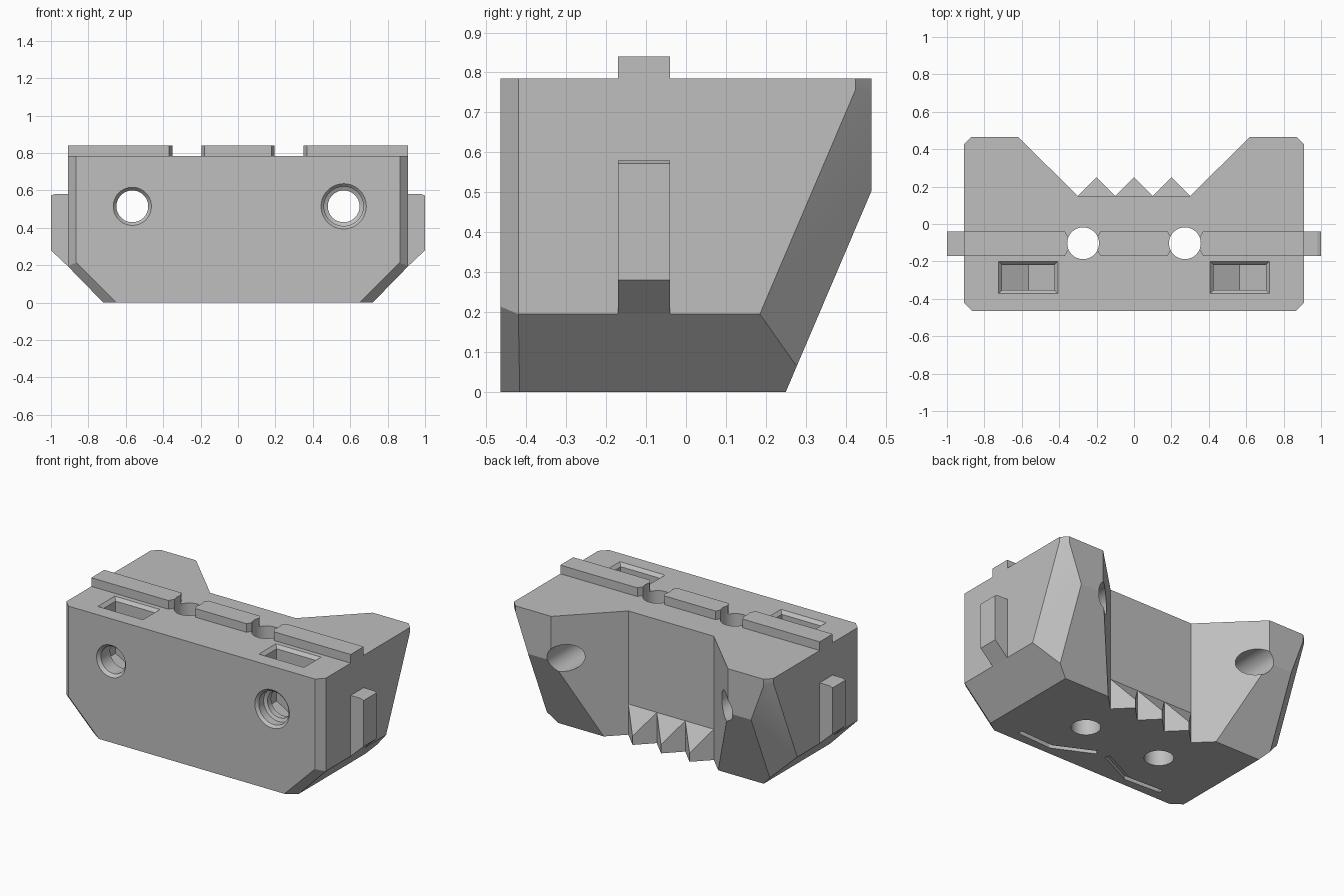
import bpy, bmesh, math
from mathutils import Vector

old = bpy.data.objects.get("Cube")
if old:
    bpy.data.objects.remove(old, do_unlink=True)

grey = bpy.data.materials.new("plain grey")
grey.use_nodes = True
COLOUR = (0.52, 0.52, 0.52, 1)
grey.diffuse_color = COLOUR
grey.node_tree.nodes["Principled BSDF"].inputs["Base Color"].default_value = COLOUR

TOP, BACK, FRONT = 0.785, 0.465, -0.465
RAIL_Y = (-0.17, -0.04)
BOLT_X, BOLT_Z = 0.565, 0.515
PIN_X, PIN_Y, HOLE_R = 0.272, -0.103, 0.085


def make(name, bm):
    bmesh.ops.recalc_face_normals(bm, faces=bm.faces[:])
    mesh = bpy.data.meshes.new(name)
    bm.to_mesh(mesh)
    bm.free()
    mesh.materials.append(grey)
    ob = bpy.data.objects.new(name, mesh)
    bpy.context.collection.objects.link(ob)
    return ob


def prism(points, low, high, axis="z"):
    """Extrude an outline: (x, y) along z, or (x, z) along y."""
    bm = bmesh.new()
    place = (lambda p, h: (p[0], p[1], h)) if axis == "z" else (lambda p, h: (p[0], h, p[1]))
    face = bm.faces.new([bm.verts.new(place(p, low)) for p in points])
    moved = bmesh.ops.extrude_face_region(bm, geom=[face])["geom"]
    shift = Vector(place((0, 0), high - low))
    bmesh.ops.translate(bm, verts=[v for v in moved if isinstance(v, bmesh.types.BMVert)], vec=shift)
    return bm


def slice_off(bm, point, normal):
    """Remove everything beyond a plane and cap the cut."""
    cut = bmesh.ops.bisect_plane(bm, geom=bm.verts[:] + bm.edges[:] + bm.faces[:], dist=1e-5,
                                 plane_co=point, plane_no=normal, clear_outer=True)
    edges = [e for e in cut["geom_cut"] if isinstance(e, bmesh.types.BMEdge)]
    bmesh.ops.holes_fill(bm, edges=edges, sides=0)


def lathe(profile, x, z, steps=64):
    """Round cutter along y from (radius, y) pairs."""
    bm = bmesh.new()
    rings = []
    for r, y in profile:
        rings.append([bm.verts.new((x + r * math.cos(a), y, z + r * math.sin(a)))
                      for a in (math.tau * i / steps for i in range(steps))])
    for a, b in zip(rings, rings[1:]):
        for i in range(steps):
            j = (i + 1) % steps
            bm.faces.new((a[i], a[j], b[j], b[i]))
    bm.faces.new(rings[0])
    bm.faces.new(rings[-1])
    return bm


def mirror_points(points, side):
    return [(side * x, y) for x, y in points]


def carve(ob, cutters):
    for c in cutters:
        mod = ob.modifiers.new("cut", "BOOLEAN")
        mod.operation, mod.solver, mod.object = "DIFFERENCE", "EXACT", c
        bpy.context.view_layer.objects.active = ob
        bpy.ops.object.modifier_apply(modifier=mod.name)


# Main block: bottom-chamfered outline, then bevelled corners and sloping back
half = [(0.72, 0), (0.91, 0.195), (0.91, TOP)]
bm = prism(half + mirror_points(half, -1)[::-1], FRONT, BACK, "y")
rake = 0.4265
slice_off(bm, (0, 0.25, 0), (0, 1, -rake))
for s in (-1, 1):
    slice_off(bm, (s * 0.91, -0.42, 0.195), (s, -1, 0))
    slice_off(bm, (s * 0.91, -0.42, 0.195), (s * 0.707, -1, -0.707))
    slice_off(bm, (s * 0.91, 0.425, 0), (s, 1, 0))
    slice_off(bm, (s * 0.91, 0.185, 0.195), (s * 1.16, 1, -rake))
block = make("main_block", bm)

# Cutters
notch_half = [(0.30, 0.15), (0.757, 0.6)]
cutters = [make("notch_cutter", prism(notch_half + mirror_points(notch_half, -1)[::-1], -0.1, 1))]
pin_cutters = []
for s in (-1, 1):
    # Vertical pin holes
    circle = [(s * PIN_X + HOLE_R * math.cos(a), PIN_Y + HOLE_R * math.sin(a))
              for a in (math.tau * i / 64 for i in range(64))]
    pin_cutters.append(make("pin_hole_cutter", prism(circle, -0.1, 1)))

    # Bolt holes, one with a wider recess
    if s > 0:
        mouth = [(0.121, -0.5), (0.121, FRONT), (0.105, FRONT + 0.016), (0.105, -0.40), (HOLE_R, -0.39)]
    else:
        mouth = [(0.102, -0.5), (0.102, FRONT), (HOLE_R, FRONT + 0.02)]
    cutters.append(make("bolt_hole_cutter", lathe(mouth + [(HOLE_R, 0.6)], s * BOLT_X, BOLT_Z)))

    # Nut pockets with a pointed floor and a flared rim
    slot = [(-0.14, 0.9), (-0.14, 0.434), (0, 0.353), (0.14, 0.434), (0.14, 0.9)]
    slot = [(x + s * BOLT_X, z) for x, z in slot]
    cutters.append(make("nut_slot_cutter", prism(slot, -0.353, -0.219, "y")))
    rim = bmesh.new()
    bmesh.ops.create_cube(rim, size=1)
    for v in rim.verts:
        grow = 0.02 if v.co.z > 0 else 0
        v.co = (s * BOLT_X + math.copysign(0.14 + grow, v.co.x),
                -0.286 + math.copysign(0.067 + grow, v.co.y),
                TOP + 0.002 if v.co.z > 0 else TOP - 0.02)
    cutters.append(make("slot_rim_cutter", rim))

    # Bent grooves underneath
    groove = [(0.525, -0.372), (0.525, -0.402), (0.28, -0.415), (0.03, -0.295),
              (0.045, -0.265), (0.29, -0.383)]
    cutters.append(make("groove_cutter", prism(mirror_points(groove, s), -0.05, 0.025)))

carve(block, cutters + pin_cutters)
parts = [block]

# Top rail in three pieces, pointed towards the pin holes
y0, y1 = RAIL_Y
inner = [(0.18, y0), (0.215, PIN_Y), (0.18, y1)]
outer = [(0.37, y1), (0.33, PIN_Y), (0.37, y0), (0.91, y0), (0.91, y1)]
outlines = {"rail_middle": inner + mirror_points(inner, -1)[::-1],
            "rail_left": outer, "rail_right": mirror_points(outer, -1)}
for name, outline in outlines.items():
    rail = make(name, prism(outline, TOP, 0.84))
    carve(rail, pin_cutters)
    parts.append(rail)

# Side keys
key = [(0.91, 0.195), (1.0, 0.28), (1.0, 0.572), (0.98, 0.58), (0.91, 0.58)]
for s, name in ((1, "side_key_left"), (-1, "side_key_right")):
    parts.append(make(name, prism(mirror_points(key, s), y0, y1, "y")))

# Gripping teeth with sloping tops
for i in (-1, 0, 1):
    x = 0.2 * i
    bm = prism([(x - 0.1, 0.15), (x + 0.1, 0.15), (x, 0.25)], 0, 0.195)
    for v in bm.verts:
        if v.co.z > 0.1 and v.co.y > 0.2:
            v.co.z = 0.055
    parts.append(make(f"grip_tooth_{i + 2}", bm))

# Tidy up and shade
for c in cutters + pin_cutters:
    bpy.data.objects.remove(c, do_unlink=True)
bpy.ops.object.select_all(action="DESELECT")
for p in parts:
    p.select_set(True)
bpy.context.view_layer.objects.active = block
bpy.ops.object.shade_smooth_by_angle(angle=math.radians(20))
